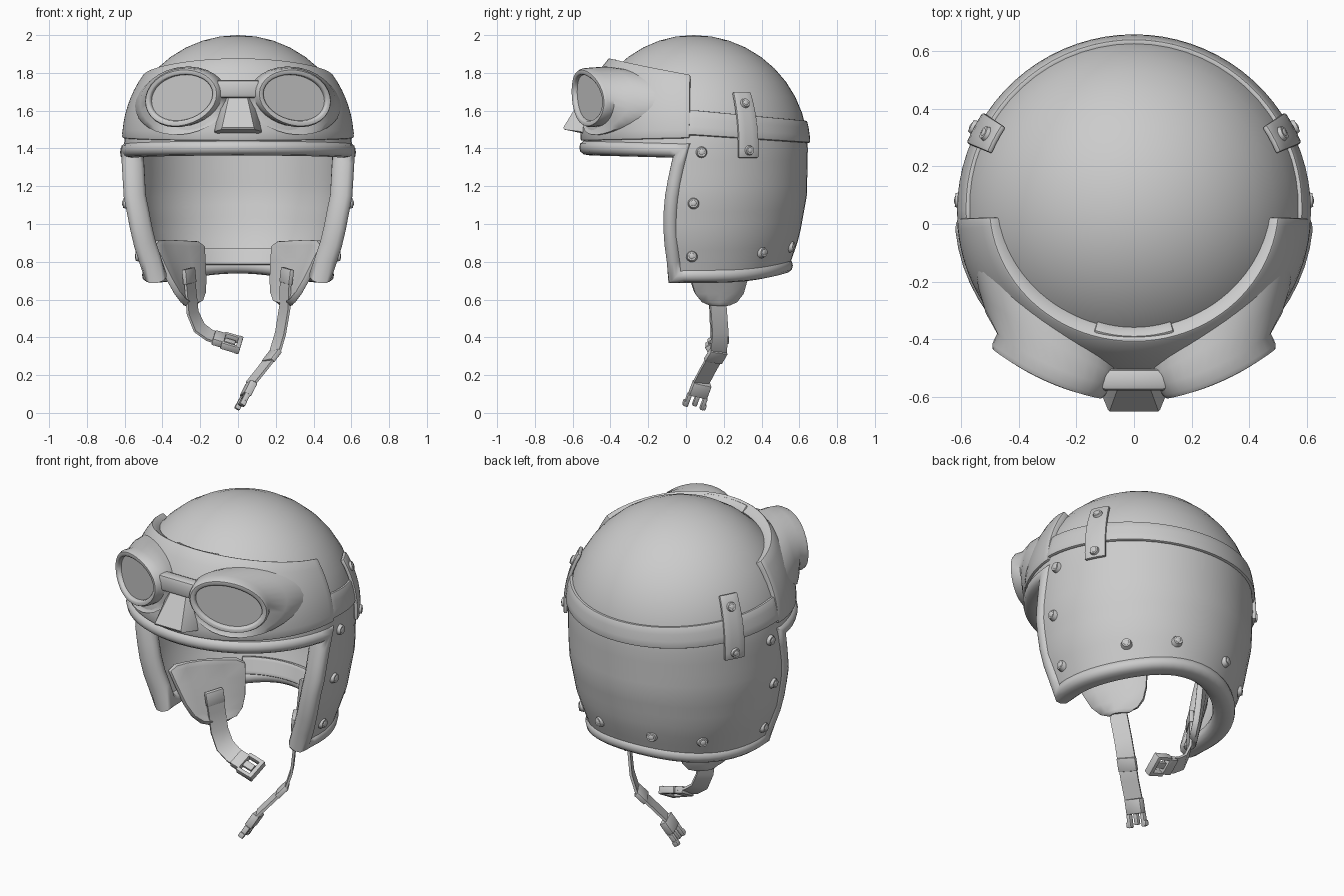
import bpy, bmesh
from math import sin, cos, radians, sqrt, pi
from mathutils import Vector as V, Matrix

if "Cube" in bpy.data.objects:
    bpy.data.objects.remove(bpy.data.objects["Cube"])

CY, R0, FRONT = 0.04, 0.605, 0.97
LOW = [(1.4, .605), (1.15, .6), (.93, .56), (.6, .445)]


def radius(z):
    if z >= 1.4:
        return R0 * sqrt(max(0, 1 - ((z - 1.4) / .6) ** 2))
    for (a, ra), (b, rb) in zip(LOW, LOW[1:]):
        if z >= b:
            return ra + (rb - ra) * (a - z) / (a - b)
    return LOW[-1][1]


def normal(t, z):
    up = max(0, (z - 1.4) / .6)
    h = sqrt(max(0, 1 - up * up))
    return V((cos(radians(t)) * h, sin(radians(t)) * h, up))


def surf(t, z, off=0):
    """Point on the helmet surface at angle t and height z."""
    r, s = radius(z), sin(radians(t))
    return V((r * cos(radians(t)), CY + r * s * (FRONT if s < 0 else 1), z)) + normal(t, z) * off


def finish(name, bm, solid=0, bevel=0, mirror=False, angle=35, fix=True):
    bmesh.ops.remove_doubles(bm, verts=bm.verts, dist=1e-4)
    if fix:
        bmesh.ops.recalc_face_normals(bm, faces=bm.faces)
    me = bpy.data.meshes.new(name)
    bm.to_mesh(me)
    bm.free()
    ob = bpy.data.objects.new(name, me)
    bpy.context.collection.objects.link(ob)
    bpy.ops.object.select_all(action='DESELECT')
    ob.select_set(True)
    bpy.context.view_layer.objects.active = ob
    if solid:
        m = ob.modifiers.new('solid', 'SOLIDIFY')
        m.thickness, m.offset = solid, -1
    if bevel:
        m = ob.modifiers.new('bevel', 'BEVEL')
        m.width, m.segments, m.limit_method = bevel, 2, 'ANGLE'
        m.angle_limit = radians(40)
    if mirror:
        ob.modifiers.new('mirror', 'MIRROR').use_mirror_merge = False
    for m in list(ob.modifiers):
        bpy.ops.object.modifier_apply(modifier=m.name)
    bpy.ops.object.shade_smooth_by_angle(angle=radians(angle))


def grid(bm, rows):
    vs = [[bm.verts.new(p) for p in row] for row in rows]
    for a, b in zip(vs, vs[1:]):
        for i in range(len(a) - 1):
            bm.faces.new((a[i], a[i + 1], b[i + 1], b[i]))


def patch(name, t0, t1, zlo, zhi, off, thick, nt=32, nz=5):
    """Panel that hugs the helmet; zlo, zhi may vary with angle, off with angle and height fraction."""
    val = lambda f, *a: f(*a) if callable(f) else f
    ts = [t0 + (t1 - t0) * i / nt for i in range(nt + 1)]
    bm = bmesh.new()
    grid(bm, [[surf(t, val(zlo, t) + (val(zhi, t) - val(zlo, t)) * j / nz, val(off, t, j / nz))
               for t in ts] for j in range(nz + 1)])
    finish(name, bm, solid=thick, bevel=.008, fix=False)


def loft(name, rings, loop=False, **kw):
    bm = bmesh.new()
    vs = [[bm.verts.new(p) for p in r] for r in rings]
    n = len(vs[0])
    for a, b in zip(vs, vs[1:] + vs[:1] if loop else vs[1:]):
        for i in range(n):
            k = (i + 1) % n
            bm.faces.new((a[i], a[k], b[k], b[i]))
    if not loop:
        bm.faces.new(vs[0])
        bm.faces.new(vs[-1])
    finish(name, bm, **kw)


def sweep(name, pts, ups, section, loop=False, **kw):
    rings, n = [], len(pts)
    for i, p in enumerate(pts):
        a = pts[i - 1] if loop or i else p
        b = pts[(i + 1) % n] if loop or i < n - 1 else p
        d1 = (p - a).normalized() if (p - a).length else (b - p).normalized()
        d2 = (b - p).normalized() if (b - p).length else d1
        t = (d1 + d2).normalized()
        u = (ups[i] - t * ups[i].dot(t)).normalized()
        w, k = t.cross(u), 1 / max(.6, t.dot(d1))
        rings.append([p + u * x + w * y * k for x, y in section])
    loft(name, rings, loop, **kw)


def boxes(name, parts, mat, bevel=.005):
    bm = bmesh.new()
    for c, s in parts:
        bmesh.ops.create_cube(bm, size=1, matrix=mat @ Matrix.Translation(c) @ Matrix.Diagonal((*s, 1)))
    finish(name, bm, bevel=bevel)


def frame(a, b, side):
    """Matrix at a with x toward b and y along side."""
    a, b, side = V(a), V(b), V(side)
    x = (b - a).normalized()
    y = (side - x * side.dot(x)).normalized()
    m = Matrix((x, y, x.cross(y))).transposed().to_4x4()
    m.translation = a
    return m


# Shell: dome plus side and back wall, open at the face
def back(t): return max(0, sin(radians(t)))
def front(t): return max(0, -sin(radians(t)))
def z_low(t): return .73 + .05 * back(t) ** 4


def wall(t, u):
    z = 1.4 + (z_low(t) - 1.4) * u
    k = 1 + .075 * sin(min(1, u * 1.15) * pi * .65)
    return 90 + (t - 90) * k, z


bm = bmesh.new()
ring = [-6 + 6 * i for i in range(61)]
grid(bm, [[surf(t, 1.4 + .6 * sin(radians(9 * j))) for t in ring] for j in range(11)])
cols = ring[:33]
grid(bm, [[surf(*wall(t, 1 - j / 10)) for t in cols] for j in range(11)])
finish('helmet_shell', bm, solid=.075, fix=False)

# Rolled trim following the whole lower edge
edge = [(t, 1.39 + .015 * front(t)) for t in ring[32:]] + [wall(-6, j / 8) for j in range(1, 9)]
edge += [wall(t, 1) for t in cols[1:]] + [wall(186, 1 - j / 8) for j in range(1, 8)]
oval = [(.06 * cos(a) * (1.25 - .25 * cos(a) ** 2), .042 * sin(a)) for a in [2 * pi * i / 12 for i in range(12)]]
sweep('edge_trim', [surf(t, z, -.042) for t, z in edge],
      [V((cos(radians(t)), sin(radians(t)), 0)) for t, z in edge], oval, loop=True, angle=60)
patch('neck_roll', 55, 125, .77, .86, -.06, .05)

# Goggle wrap over the brow, rear band, buckle tabs, centre clip
patch('goggle_wrap', -178, -2, lambda t: 1.455 - .015 * front(t), lambda t: 1.77 + .065 * front(t),
      lambda t, f: .012 + f * (.02 + .03 * front(t)), .06, nt=48, nz=8)
patch('rear_band', -4, 184, lambda t: 1.47 - .04 * back(t), lambda t: 1.6 - .055 * back(t), .014, .03, nt=40, nz=3)
patch('centre_clip', -108, -72, 1.81, 1.84, .045, .05, nt=8, nz=2)
for s, c in (('right', 28), ('left', 152)):
    patch('band_tab_' + s, c - 5.5, c + 5.5, 1.35, 1.69, .024, .022, nt=3, nz=8)


# Rivets
def rivet(name, t, z, off, r):
    n = normal(t, z)
    m = Matrix.Translation(surf(t, z, off)) @ n.to_track_quat('Z', 'Y').to_matrix().to_4x4()
    bm = bmesh.new()
    bmesh.ops.create_cone(bm, cap_ends=True, segments=14, radius1=r, radius2=r * .75, depth=.024, matrix=m)
    bmesh.ops.create_uvsphere(bm, u_segments=10, v_segments=6, radius=r * .5,
                              matrix=m @ Matrix.Translation((0, 0, .011)) @ Matrix.Diagonal((1, 1, .3, 1)))
    finish(name, bm)


spots = [(4, 1.38, .005, .032), (0, 1.11, .005, .032), (-1, .83, .005, .032), (43, .85, .005, .032),
         (72, .88, .005, .032), (28, 1.63, .024, .03), (28, 1.39, .024, .03)]
for i, (t, z, o, r) in enumerate(spots):
    rivet(f'rivet_right_{i}', t, z, o, r)
    rivet(f'rivet_left_{i}', 180 - t, z, o, r)

# Goggle cups with rims and lenses
ANG = [2 * pi * i / 32 for i in range(32)]
LU, LN, LC = V((.91, .41, 0)), V((.40, -.91, -.08)), V((.295, -.505, 1.67))


def base_pt(a, off):
    x, z = .30 + .245 * cos(a), 1.645 + .172 * sin(a) - .02 * cos(a)
    r = radius(z) + off
    return V((x, CY - FRONT * sqrt(max(.01, r * r - x * x)), z))


def oval_ring(u, v, f):
    return [LC + LU * (u * cos(a)) + V((0, -.03, 1)) * (v * sin(a) - .02 * cos(a))
            + LN * (f + .02 * sin(a) ** 2) for a in ANG]


rim = oval_ring(.215, .155, -.04)
base = [base_pt(a, .03) for a in ANG]
rings = [[base_pt(a, 0) for a in ANG], base,
         [b.lerp(r, .55) + V((.012 * cos(a), 0, .01 * sin(a))) for a, b, r in zip(ANG, base, rim)], rim]
rings += [oval_ring(*q) for q in ((.216, .155, 0), (.207, .147, .016), (.19, .13, .018), (.182, .122, .012), (.18, .12, -.004))]
loft('goggle_cups', rings, mirror=True, angle=50)

# Bridge and flared nose guard
boxes('goggle_bridge', [((0, -.54, 1.715), (.24, .075, .095))], Matrix(), .02)
bm = bmesh.new()
for p in ((.045, -.54, 1.69), (.05, -.575, 1.62), (.085, -.65, 1.51), (.09, -.645, 1.5),
          (.125, -.56, 1.49), (.12, -.5, 1.47), (.09, -.5, 1.66)):
    for s in (1, -1):
        bm.verts.new((p[0] * s, p[1], p[2]))
bmesh.ops.convex_hull(bm, input=bm.verts)
finish('nose_guard', bm)

# Ear flaps hanging inside the shell
bm = bmesh.new()
rows = []
for z, h in ((.565, .05), (.585, .095), (.63, .13), (.7, .15), (.8, .16), (.88, .165), (.91, .13)):
    rows.append([V((.28 + .26 * (z - .57) - (.5 + z - .57) * h * s - .03 * s * s, .178 + h * s, z))
                 for s in (-1, -.5, 0, .5, 1)])
grid(bm, rows)
finish('ear_flaps', bm, solid=.035, bevel=.01, mirror=True, fix=False)

# Chin straps
flat = [(-.007, -.048), (.007, -.048), (.007, .048), (-.007, .048)]
right = [(.262, .15, .76), (.25, .16, .66), (.248, .17, .56), (.225, .18, .42), (.195, .17, .32),
         (.13, .12, .235), (.07, .08, .16)]
left = [(-.262, .15, .76), (-.25, .16, .64), (-.24, .17, .53), (-.205, .17, .45), (-.15, .17, .41), (-.09, .165, .39)]
for name, path, side in (('right', right, V((-.5, .87, 0))), ('left', left, V((.45, .8, .4)))):
    pts = [V(p) for p in path]
    d = [(pts[min(i + 1, len(pts) - 1)] - pts[max(i - 1, 0)]) for i in range(len(pts))]
    sweep('chin_strap_' + name, pts, [k.cross(side) for k in d], flat)
    boxes('strap_patch_' + name, [((.035, 0, 0), (.08, .105, .025))], frame(pts[0], pts[1], side))
boxes('strap_slider', [((.03, 0, 0), (.075, .105, .028))], frame(right[4], right[5], (-.4, .9, 0)))

# Buckle: socket on the left strap, pronged plug on the right
boxes('buckle_socket', [((.03, 0, 0), (.06, .1, .04)), ((.1, .052, 0), (.1, .022, .04)),
                        ((.1, -.052, 0), (.1, .022, .04)), ((.14, 0, 0), (.025, .125, .045)),
                        ((.09, 0, 0), (.06, .04, .02))],
      frame((-.13, .165, .40), (.02, .165, .355), (.4, .85, .4)))
boxes('buckle_plug', [((.035, 0, 0), (.08, .1, .042)), ((.11, .045, 0), (.075, .022, .03)),
                      ((.11, -.045, 0), (.075, .022, .03)), ((.1, 0, 0), (.07, .025, .025)),
                      ((.13, .054, 0), (.03, .02, .03)), ((.13, -.054, 0), (.03, .02, .03))],
      frame((.071, .085, .153), (0, .035, .017), (-.15, .95, 0)))
